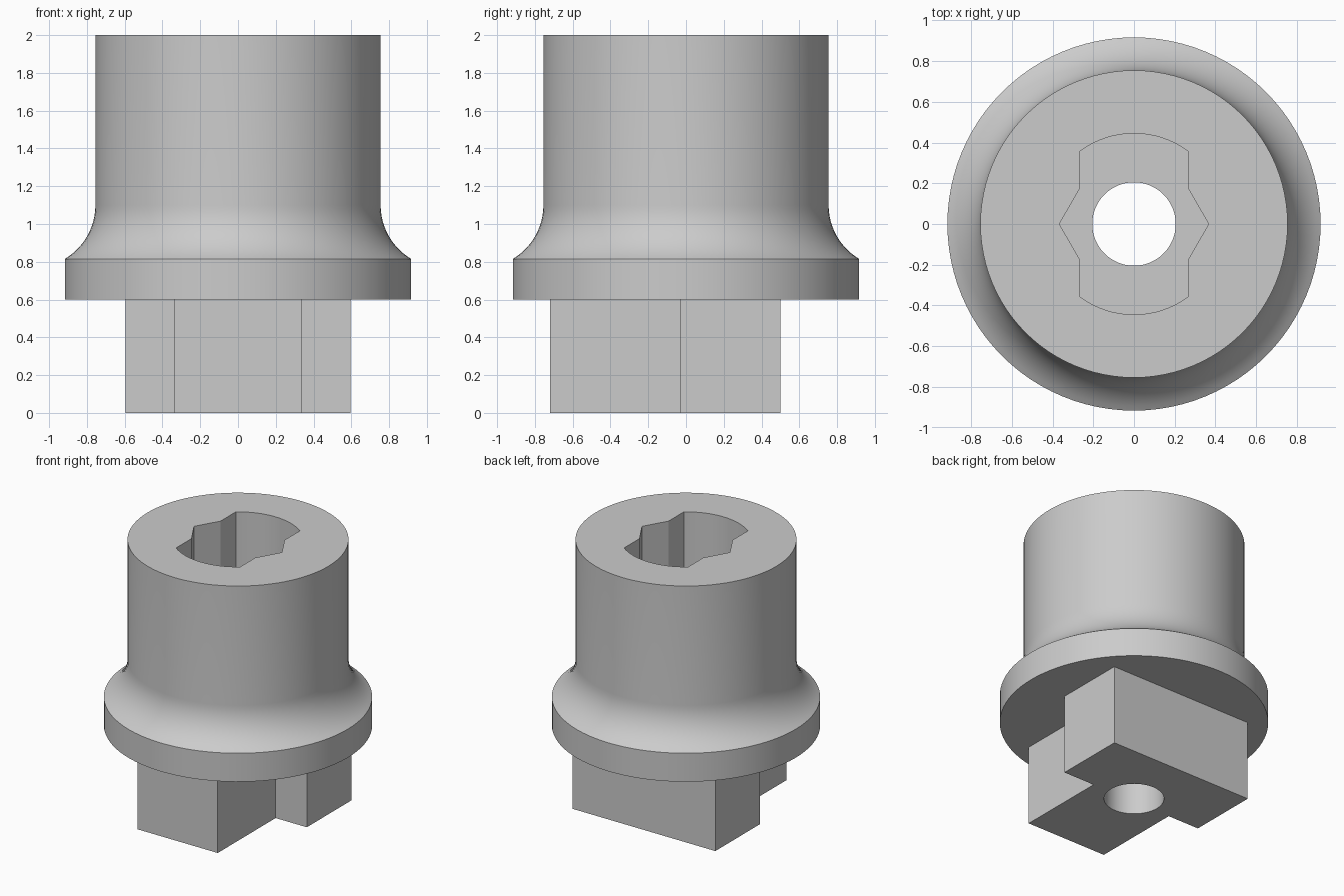
import bpy
import bmesh
from math import sin, cos, asin, pi, radians

cube = bpy.data.objects.get("Cube")
if cube:
    bpy.data.objects.remove(cube, do_unlink=True)

# Plain grey finish
grey = bpy.data.materials.new("plain grey")
grey.use_nodes = True
colour = (0.6, 0.6, 0.6, 1)
grey.diffuse_color = colour
grey.node_tree.nodes["Principled BSDF"].inputs["Base Color"].default_value = colour


def finish(name, bm):
    bmesh.ops.recalc_face_normals(bm, faces=bm.faces)
    mesh = bpy.data.meshes.new(name)
    bm.to_mesh(mesh)
    bm.free()
    mesh.materials.append(grey)
    obj = bpy.data.objects.new(name, mesh)
    bpy.context.collection.objects.link(obj)
    return obj


def prism(name, outline, bottom, top):
    """Extrude a flat outline upwards."""
    bm = bmesh.new()
    face = bm.faces.new([bm.verts.new((x, y, bottom)) for x, y in outline])
    new = bmesh.ops.extrude_face_region(bm, geom=[face])["geom"]
    verts = [v for v in new if isinstance(v, bmesh.types.BMVert)]
    bmesh.ops.translate(bm, verts=verts, vec=(0, 0, top - bottom))
    return finish(name, bm)


def lathe(name, profile, steps=96):
    """Turn a profile that starts and ends on the axis."""
    bm = bmesh.new()
    verts = [bm.verts.new((r, 0, z)) for r, z in profile]
    edges = [bm.edges.new(pair) for pair in zip(verts, verts[1:])]
    bmesh.ops.spin(bm, geom=verts + edges, axis=(0, 0, 1), cent=(0, 0, 0),
                   angle=2 * pi, steps=steps)
    bmesh.ops.remove_doubles(bm, verts=bm.verts, dist=0.0001)
    return finish(name, bm)


def combine(target, tool, operation):
    mod = target.modifiers.new(operation.lower(), "BOOLEAN")
    mod.object, mod.operation, mod.solver = tool, operation, "EXACT"
    bpy.context.view_layer.update()
    graph = bpy.context.evaluated_depsgraph_get()
    mesh = bpy.data.meshes.new_from_object(target.evaluated_get(graph))
    target.modifiers.clear()
    target.data = mesh
    bpy.data.objects.remove(tool, do_unlink=True)


# Turned body: flange, concave fillet and barrel
barrel, flange = 0.755, 0.917
underside, rim, tangent, top = 0.6, 0.815, 1.1, 2.0
drop, flare = tangent - rim, flange - barrel
radius = (drop ** 2 + flare ** 2) / (2 * flare)
sweep = asin(drop / radius)
fillet = [(barrel + radius * (1 - cos(sweep * i / 12)),
           tangent - radius * sin(sweep * i / 12)) for i in range(12, -1, -1)]
body = lathe("socket_body", [(0, underside), (flange, underside)] + fillet
             + [(barrel, top), (0, top)])

# T-shaped foot, joined to the flange
half_foot = [(0.335, -0.72), (0.335, -0.03), (0.595, -0.03), (0.595, 0.5)]
foot = prism("foot", half_foot + [(-x, y) for x, y in reversed(half_foot)],
             0, 0.7)
combine(body, foot, "UNION")

# Socket: hexagon crossed by a round-ended slot
slot, arc = 0.267, 0.445
start = asin(slot / arc)
quarter = [(0.367, 0), (slot, 0.173)]
upper = [(arc * sin(start * (1 - i / 8)), arc * cos(start * (1 - i / 8)))
         for i in range(17)]
half = quarter + upper + [(-x, y) for x, y in reversed(quarter)]
outline = half + [(-x, -y) for x, y in half[1:-1]]
combine(body, prism("socket_cutter", outline, 1.0, 2.2), "DIFFERENCE")

# Through bore
bore = lathe("bore_cutter", [(0, -0.2), (0.205, -0.2), (0.205, 1.3), (0, 1.3)], 64)
combine(body, bore, "DIFFERENCE")

# Smooth the turned surfaces, keep corners sharp
bpy.ops.object.select_all(action="DESELECT")
body.select_set(True)
bpy.context.view_layer.objects.active = body
bpy.ops.object.shade_smooth_by_angle(angle=radians(25))
